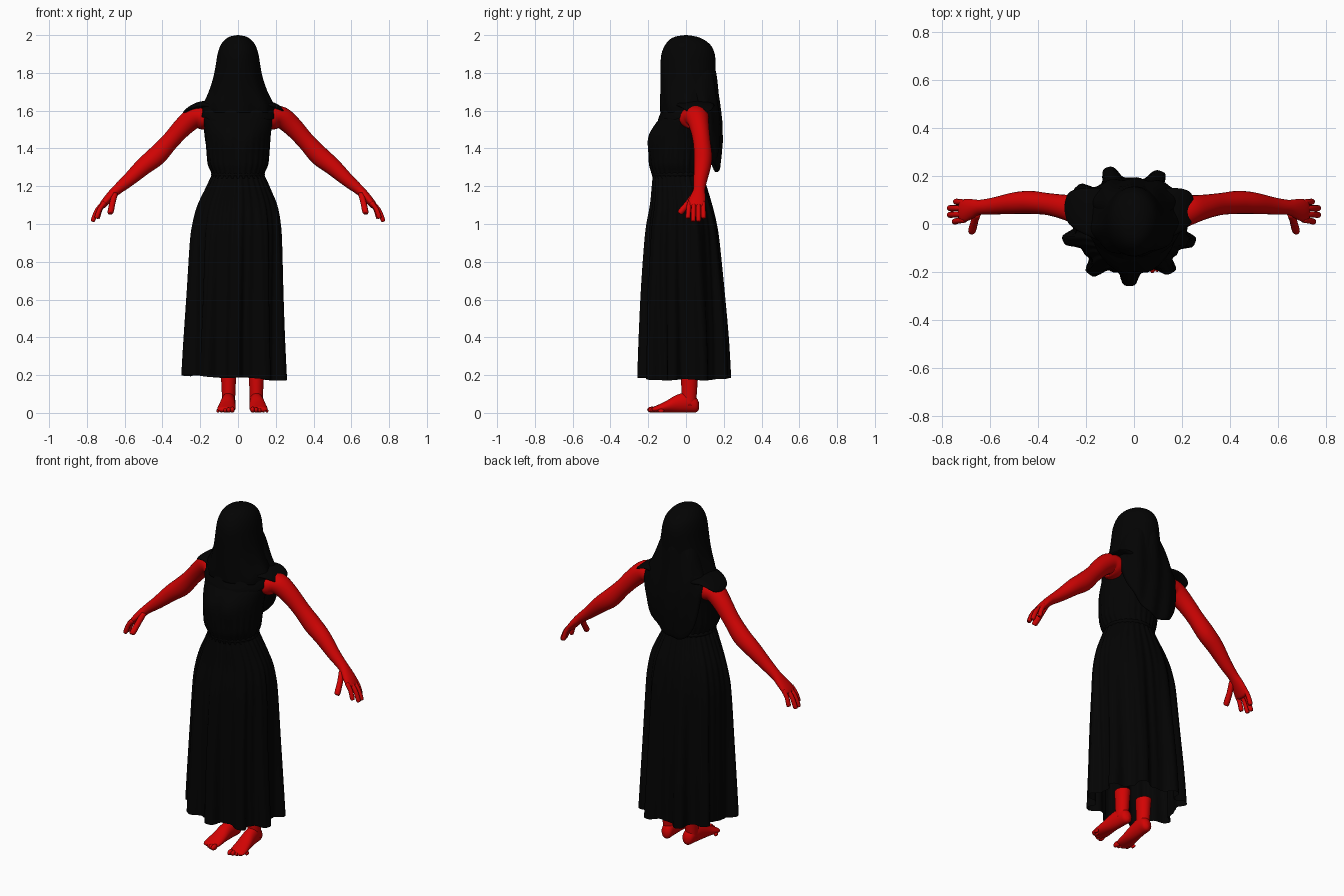
import bpy, bmesh, math
from mathutils import Vector

cube = bpy.data.objects.get("Cube")
if cube:
    bpy.data.objects.remove(cube, do_unlink=True)

X, Y, Z = Vector((1, 0, 0)), Vector((0, 1, 0)), Vector((0, 0, 1))


def material(name, rgb):
    m = bpy.data.materials.new(name)
    m.use_nodes = True
    m.diffuse_color = (*rgb, 1)
    m.node_tree.nodes["Principled BSDF"].inputs["Base Color"].default_value = (*rgb, 1)
    return m


black = material("black cloth", (0.001, 0.001, 0.001))
red = material("red skin", (0.65, 0.001, 0.001))


def finish(name, bm, mat, mirror=False):
    bmesh.ops.recalc_face_normals(bm, faces=bm.faces)
    me = bpy.data.meshes.new(name)
    bm.to_mesh(me)
    bm.free()
    me.materials.append(mat)
    me.shade_smooth()
    ob = bpy.data.objects.new(name, me)
    bpy.context.collection.objects.link(ob)
    if mirror:
        ob.modifiers.new("mirror", "MIRROR").use_mirror_merge = False


def spline(rings, steps):
    """Smoothly resample rings of (x, y, z, radius a, radius b)."""
    p = [Vector(r) for r in rings]
    p = [p[0]] + p + [p[-1]]
    out = []
    for a, b, c, d in zip(p, p[1:], p[2:], p[3:]):
        for i in range(steps):
            t = i / steps
            out.append(b + (c - a) * (t / 2) + (a * 2 - b * 5 + c * 4 - d) * (t * t / 2)
                       + (b * 3 - a - c * 3 + d) * (t ** 3 / 2))
    return out + [p[-1]]


def loft(name, rings, mat, side=X, other=None, n=24, steps=4, shape=None, caps=True, mirror=False):
    """Skin elliptical rings along a path; shape() can reform each point."""
    pts = spline(rings, steps)
    bm = bmesh.new()
    loops = []
    for i, r in enumerate(pts):
        c = Vector(r[:3])
        v = other
        if v is None:
            t = Vector(pts[min(i + 1, len(pts) - 1)][:3]) - Vector(pts[max(i - 1, 0)][:3])
            v = t.cross(side).normalized()
        loop = []
        for k in range(n):
            a = math.tau * k / n
            off = side * (max(r[3], .001) * math.cos(a)) + v * (max(r[4], .001) * math.sin(a))
            loop.append(bm.verts.new(shape(c, off, a) if shape else c + off))
        loops.append(loop)
    for lo, hi in zip(loops, loops[1:]):
        for k in range(n):
            bm.faces.new((lo[k], lo[k - 1], hi[k - 1], hi[k]))
    if caps:
        bm.faces.new(loops[0])
        bm.faces.new(loops[-1])
    finish(name, bm, mat, mirror)


def ball(name, centre, size, mat):
    bm = bmesh.new()
    bmesh.ops.create_uvsphere(bm, u_segments=16, v_segments=10, radius=1)
    bmesh.ops.scale(bm, vec=size, verts=bm.verts)
    bmesh.ops.translate(bm, vec=centre, verts=bm.verts)
    finish(name, bm, mat)


# Skirt: deep rounded folds opening towards an uneven hem, fine gathers at the waist
FOLDS = [math.radians(d) for d in (-90, -52, -17, 25, 63, 108, 140, 195, 235)]


def skirt_shape(c, off, a):
    t = max(0, min(1, (1.25 - c.z) / 1.06))
    lobe = sum(math.exp(-(math.remainder(a - f, math.tau) / .15) ** 4) for f in FOLDS)
    grow = t * (.055 * lobe - .014) + .003 * math.cos(30 * a) * (1 - t * .6)
    p = c + off + off.normalized() * grow
    p.z += t ** 4 * (-.05 * p.x + .004 * math.cos(5 * a))
    return p


loft("skirt", [(-.019, -.005, .185, .246, .213), (-.018, -.008, .4, .242, .211), (-.014, -.014, .65, .238, .203),
               (-.01, -.018, .9, .235, .19), (-.007, -.02, 1, .228, .18), (-.003, -.023, 1.1, .208, .162),
               (0, -.035, 1.2, .165, .143), (0, -.042, 1.255, .138, .132)],
     black, other=Y, n=180, steps=5, shape=skirt_shape, caps=False)


# Gathered bodice, softly filled out at the bust
def bodice_shape(c, off, a):
    p = c + off + off.normalized() * (.004 * max(0, min(1, (1.5 - c.z) / .25)) * math.cos(28 * a))
    if off.y < 0:
        p.y -= .017 * math.exp(-((abs(p.x) - .065) / .06) ** 2 - ((c.z - 1.45) / .07) ** 2)
    return p


loft("bodice", [(0, -.042, 1.24, .138, .13), (0, -.045, 1.27, .138, .135), (0, -.05, 1.315, .157, .143),
                (0, -.047, 1.38, .165, .149), (0, -.039, 1.46, .172, .15), (0, -.025, 1.51, .178, .147),
                (0, -.005, 1.56, .183, .133), (0, .015, 1.61, .17, .105), (0, .02, 1.635, .12, .08)],
     black, other=Y, n=112, shape=bodice_shape)
loft("waistband", [(0, -.042, 1.25, .136, .13), (0, -.042, 1.262, .143, .138), (0, -.042, 1.275, .136, .13)],
     black, other=Y, n=48)

# Sloping cap sleeves, the one on the left shoulder being shorter
for name, s in (("left", .87), ("right", -1)):
    loft(name + "_cap_sleeve", [(s * x, y, z, a, b) for x, y, z, a, b in (
        (0, .02, 1.6, .13, .04), (.12, .035, 1.622, .115, .03), (.19, .05, 1.63, .1, .02),
        (.24, .06, 1.618, .085, .014), (.275, .066, 1.598, .06, .009), (.288, .066, 1.588, .015, .004))],
         black, side=Y)


# Neck flounce dipping at the front
def dip(c, off, a):
    p = c + off
    p.z += .03 * math.sin(a) * min(1, (1.66 - c.z) / .1) + .006 * math.cos(7 * a)
    return p


loft("neck_flounce", [(0, .01, 1.57, .198, .16), (0, .01, 1.585, .197, .154), (0, .01, 1.62, .178, .137),
                      (0, .01, 1.66, .13, .12)], black, other=Y, n=56, shape=dip, caps=False)


# Veil covering the head and face, spreading to the shoulders
def veil_shape(c, off, a):
    loose = max(0, min(1, (1.85 - c.z) / .25))
    return c + off * (1 + loose * .03 * math.cos(9 * a + 8 * c.z))


loft("veil", [(0, .01, 1.59, .188, .143), (0, .012, 1.63, .186, .146), (0, .014, 1.7, .155, .148),
              (0, .012, 1.77, .132, .146), (0, .011, 1.84, .118, .146), (0, .011, 1.9, .108, .141),
              (0, .01, 1.945, .093, .122), (0, .004, 1.975, .07, .092), (0, 0, 1.992, .043, .055),
              (0, 0, 2, .005, .006)],
     black, other=Y, n=64, shape=veil_shape)


# Long drape of the veil hanging down the back to a rounded end
def drape_shape(c, off, a):
    return c + off + Y * (.006 * math.sin(60 * (c.x + off.x) + 5 * c.z))


loft("veil_drape", [(-.045, .163, 1.275, .02, .004), (-.04, .163, 1.295, .072, .014), (-.025, .155, 1.35, .125, .028),
                    (-.01, .141, 1.43, .162, .048), (0, .126, 1.52, .182, .062), (0, .105, 1.6, .188, .075),
                    (0, .08, 1.7, .15, .087), (0, .06, 1.8, .11, .095), (0, .04, 1.88, .07, .09)],
     black, other=Y, n=56, shape=drape_shape)

# Arms, running on into flat palms
loft("arms", [(.15, .04, 1.56, .06, .05), (.18, .042, 1.562, .078, .062), (.23, .056, 1.563, .064, .058),
              (.29, .07, 1.515, .052, .052), (.36, .083, 1.438, .046, .047), (.43, .09, 1.362, .048, .052),
              (.5, .087, 1.305, .045, .046), (.58, .076, 1.232, .036, .035), (.64, .07, 1.182, .031, .027),
              (.67, .064, 1.153, .039, .024), (.7, .057, 1.12, .047, .021), (.72, .054, 1.095, .044, .017),
              (.727, .053, 1.087, .02, .008)], red, side=Y, mirror=True)


def digit(name, path, r, side=Y):
    tip = tuple(path[-1][i] + (path[-1][i] - path[-2][i]) * .12 for i in range(3))
    loft(name, [(*p, r, r) for p in path] + [(*tip, r * .3, r * .3)], red, side=side, n=10, steps=3, mirror=True)


# Fingers and thumbs
for i, (y0, tx, ty, tz) in enumerate([(.09, .742, .093, 1.035), (.066, .768, .066, 1.02),
                                      (.042, .768, .038, 1.02), (.018, .748, .01, 1.035)]):
    digit(f"fingers_{i + 1}", [(.705, y0, 1.115), ((.715 + tx) / 2, (y0 + ty) / 2, 1.08), (tx, ty, tz)], .0125)
digit("thumbs", [(.652, .045, 1.158), (.665, .01, 1.11), (.675, -.03, 1.062)], .016, X)

# Legs, bare feet and toes
for name, s, ax in (("left", 1, .097), ("right", -1, -.05)):
    loft(name + "_leg", [(ax, .015, .04, .034, .037), (ax, .017, .11, .036, .041), (ax, .018, .17, .039, .044),
                         (ax, .02, .21, .042, .047)], red, other=Y)
    foot = [(.07, .036, .008, .014), (.055, .042, .03, .038), (.01, .055, .036, .053), (-.05, .048, .04, .047),
            (-.1, .034, .045, .032), (-.145, .023, .048, .021), (-.172, .018, .042, .014), (-.18, .017, .02, .007)]
    loft(name + "_foot", [(ax - s * y * .08, y, z, a, b) for y, z, a, b in foot], red, other=Z)
    for i in range(5):
        r = .016 - .0015 * i
        ball(f"{name}_toe_{i + 1}", (ax + s * (-.02 + .019 * i), -.18 + .003 * i * i, r + .001),
             (r * .8, r * 1.6, r), red)
